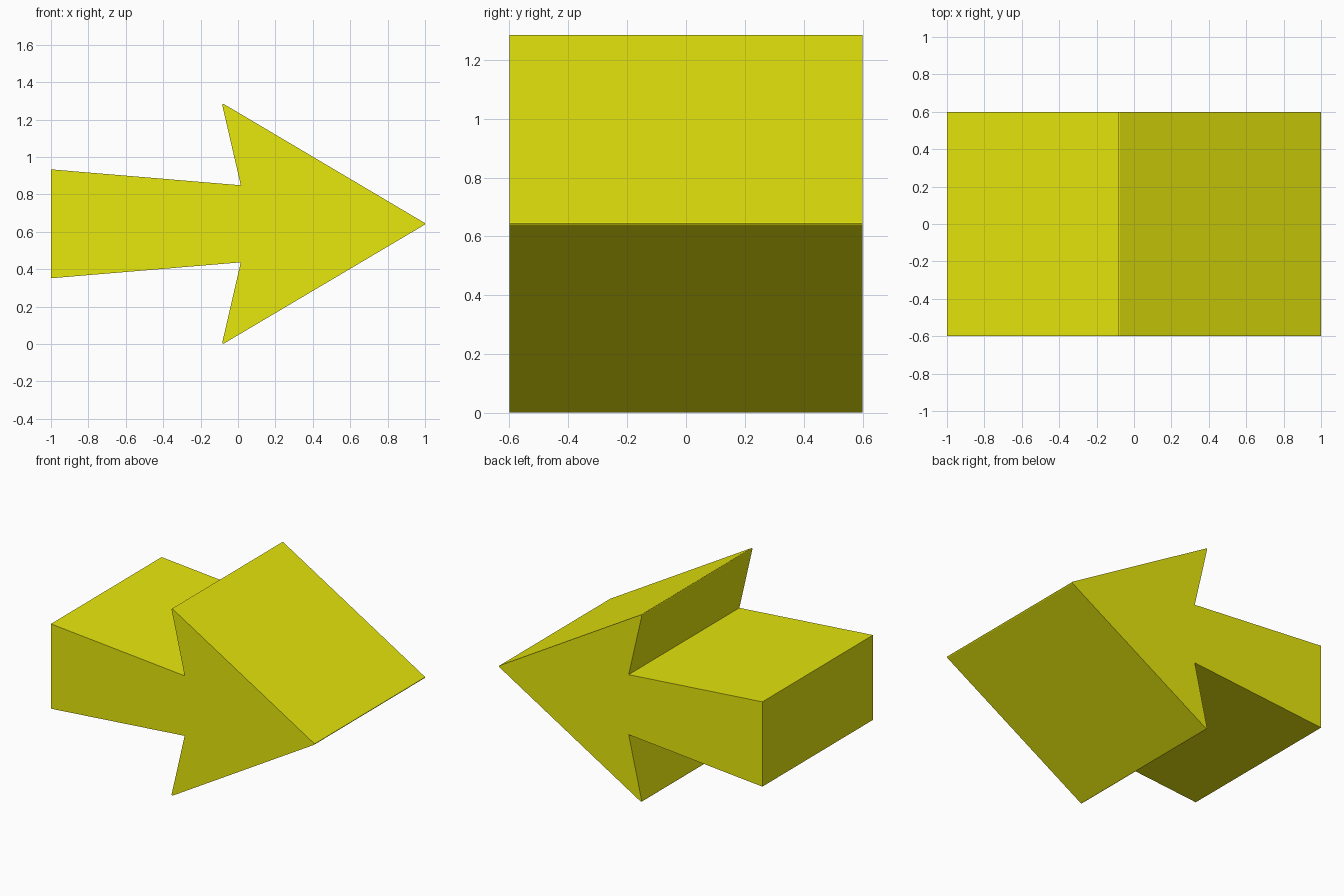
import bpy, bmesh
from mathutils import Vector

if "Cube" in bpy.data.objects:
    bpy.data.objects.remove(bpy.data.objects["Cube"])

HALF_DEPTH = 0.6
MID = 0.643

# Upper half of the arrow outline as (x, height above the centre line)
upper = [(-1.0, 0.291), (0.015, 0.206), (-0.087, 0.647)]
tip = (1.006, 0.0)
outline = upper + [tip] + [(x, -h) for x, h in reversed(upper)]

# Extruded arrow
bm = bmesh.new()
face = bm.faces.new([bm.verts.new((x, -HALF_DEPTH, MID + h)) for x, h in outline])
ext = bmesh.ops.extrude_face_region(bm, geom=[face])
new_verts = [g for g in ext["geom"] if isinstance(g, bmesh.types.BMVert)]
bmesh.ops.translate(bm, verts=new_verts, vec=Vector((0, 2 * HALF_DEPTH, 0)))
bmesh.ops.recalc_face_normals(bm, faces=bm.faces[:])

# Slightly softened point and barbs
sharp = [e for e in bm.edges
         if abs(e.verts[0].co.y - e.verts[1].co.y) > 1
         and (e.verts[0].co.x > 0.9 or abs(e.verts[0].co.z - MID) > 0.6)]
bmesh.ops.bevel(bm, geom=sharp, offset=0.012, offset_type='WIDTH',
                segments=4, profile=0.5, affect='EDGES')

mesh = bpy.data.meshes.new("arrow")
bm.to_mesh(mesh)
bm.free()
arrow = bpy.data.objects.new("arrow", mesh)
bpy.context.collection.objects.link(arrow)

# Yellow paint
yellow = bpy.data.materials.new("yellow")
yellow.diffuse_color = (0.8, 0.8, 0.004, 1)
yellow.use_nodes = True
yellow.node_tree.nodes["Principled BSDF"].inputs["Base Color"].default_value = yellow.diffuse_color
mesh.materials.append(yellow)
